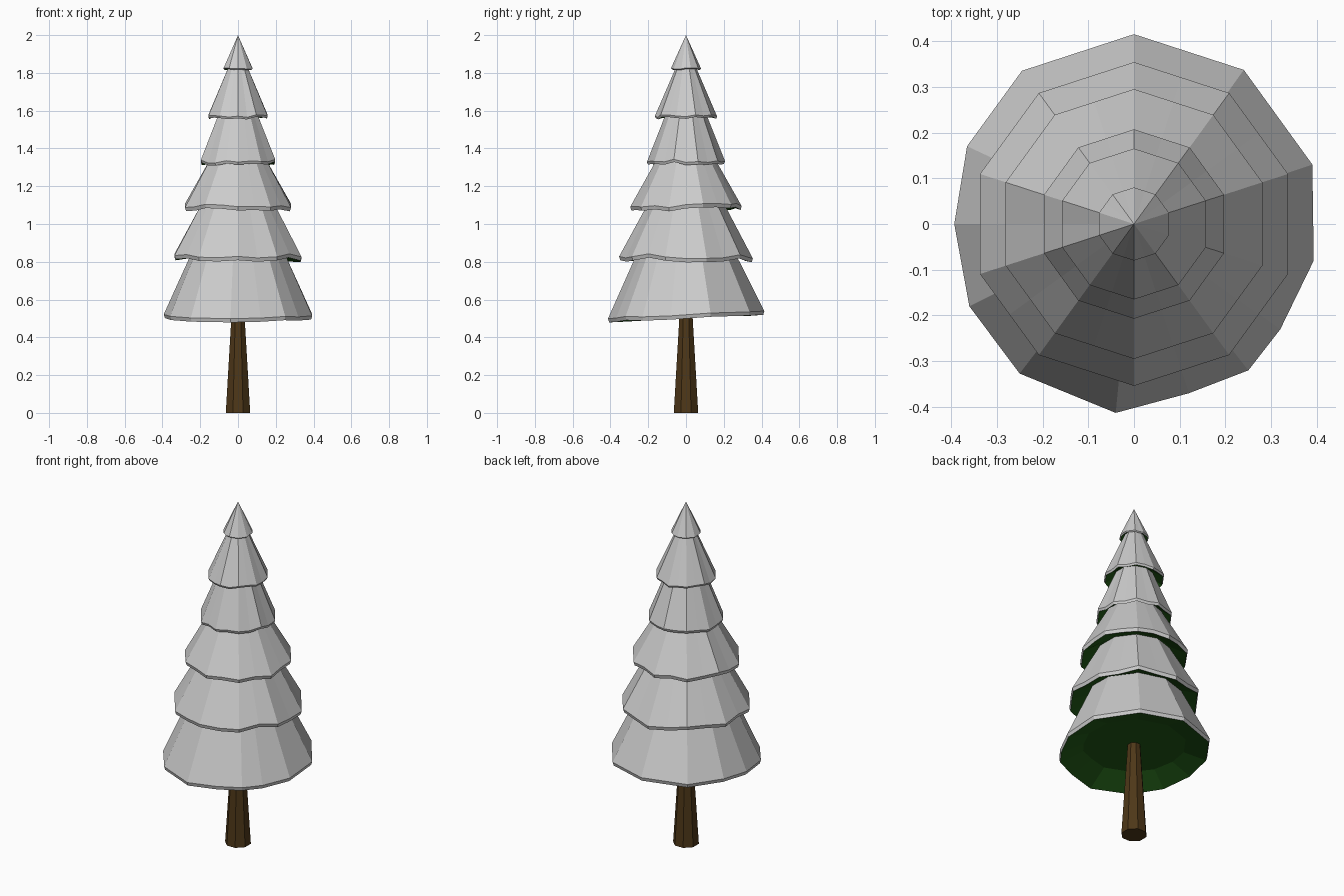
import bpy, bmesh, math, random

if "Cube" in bpy.data.objects:
    bpy.data.objects.remove(bpy.data.objects["Cube"])

random.seed(4)


def material(name, rgb):
    m = bpy.data.materials.new(name)
    m.diffuse_color = (*rgb, 1)
    m.use_nodes = True
    m.node_tree.nodes["Principled BSDF"].inputs["Base Color"].default_value = m.diffuse_color
    return m


GREEN = material("needles", (0.015, 0.10, 0.008))
BROWN = material("bark", (0.075, 0.038, 0.009))


def loft(name, rings, cap_start=False, cap_end=False, mat=None):
    """Skin a list of equal-length point rings; a one-point ring makes a tip."""
    bm = bmesh.new()
    vs = [[bm.verts.new(p) for p in ring] for ring in rings]
    for a, b in zip(vs, vs[1:]):
        n = max(len(a), len(b))
        for i in range(n):
            j = (i + 1) % n
            if len(a) == 1:
                bm.faces.new((a[0], b[i], b[j]))
            else:
                bm.faces.new((a[i], b[i], b[j], a[j]))
    if cap_start:
        bm.faces.new(vs[0])
    if cap_end:
        bm.faces.new(vs[-1])
    bmesh.ops.recalc_face_normals(bm, faces=bm.faces)
    me = bpy.data.meshes.new(name)
    bm.to_mesh(me)
    bm.free()
    ob = bpy.data.objects.new(name, me)
    bpy.context.collection.objects.link(ob)
    if mat:
        me.materials.append(mat)
    return ob


def decagon(r):
    """Ten corners plus the edge midpoints, so the rim can wave."""
    c = [(r * math.cos(math.radians(90 + 36 * i)), r * math.sin(math.radians(90 + 36 * i)))
         for i in range(10)]
    out = []
    for i, (x, y) in enumerate(c):
        x2, y2 = c[(i + 1) % 10]
        out += [(x, y), ((x + x2) / 2, (y + y2) / 2)]
    return out


# Irregular rim of the lowest branch tier
LOW_RIM = [(0, .415), (-.245, .335), (-.365, .17), (-.393, 0), (-.36, -.18),
           (-.25, -.327), (-.04, -.413), (.12, -.37), (.25, -.32), (.32, -.23),
           (.393, -.08), (.39, .13), (.24, .337)]

# Tiers: top radius, top z, rim radius, rim z, rim waviness
TIERS = [
    (0, 2.0, .08, 1.818, .003),
    (.04, 1.86, .165, 1.56, .008),
    (.10, 1.60, .207, 1.318, .010),
    (.145, 1.36, .295, 1.078, .012),
    (.195, 1.12, .354, .81, .013),
    (.255, .85, .41, .503, .006),
]

for k, (rt, zt, r, z, wave) in enumerate(TIERS):
    low = k == len(TIERS) - 1
    xy = LOW_RIM if low else decagon(r)
    tilt = .045 if low else 0
    zs = [z + tilt * y + random.uniform(-wave, wave) for _, y in xy]
    lip = min(.02, r * .07)
    s = 1 - .006 / r
    top = [(x * rt / r, y * rt / r, zt) for x, y in xy] if rt else [(0, 0, zt)]
    rim = [(x, y, h + lip) for (x, y), h in zip(xy, zs)]
    edge = [(x * s, y * s, h) for (x, y), h in zip(xy, zs)]
    disc = [(x * .68, y * .68, z + min(.045, r * .2)) for x, y in xy]
    # Snow shell, then the green underside of the branches
    loft(f"snow_tier_{k + 1}", [top, rim, edge])
    under = loft(f"branch_underside_{k + 1}", [edge, disc], cap_end=True, mat=GREEN)
    under.data.flip_normals() if under.data.polygons[-1].normal.z > 0 else None

# Tapered trunk
trunk = [[(a * math.cos(math.radians(22.5 + 45 * i)), a * math.sin(math.radians(22.5 + 45 * i)), h)
          for i in range(8)] for a, h in ((.07, 0), (.034, .57))]
loft("trunk", trunk, cap_start=True, cap_end=True, mat=BROWN)
